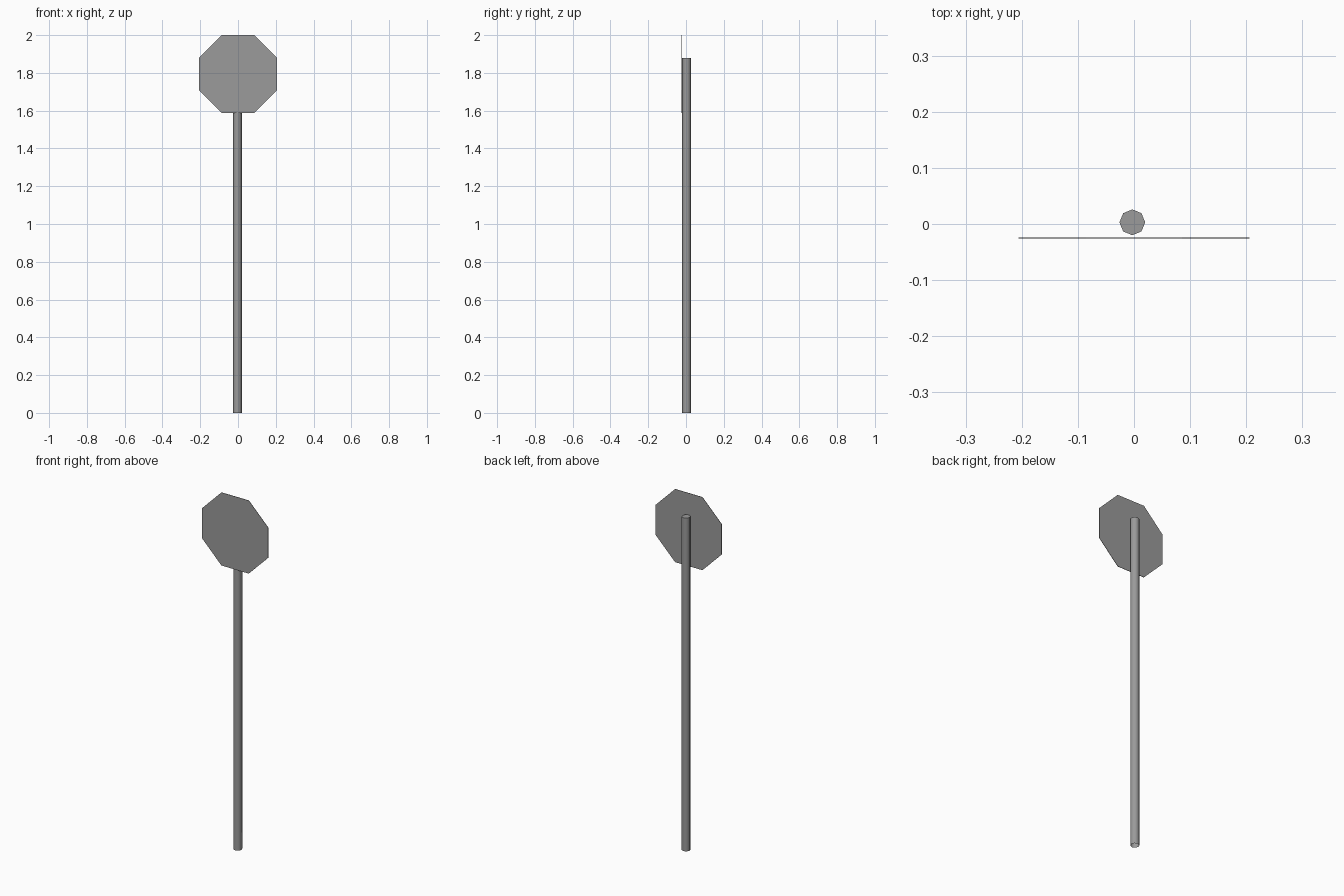
import bpy
import bmesh
from math import radians, cos

if "Cube" in bpy.data.objects:
    bpy.data.objects.remove(bpy.data.objects["Cube"])

# Dark grey metal for both parts
metal = bpy.data.materials.new("dark_grey_metal")
metal.diffuse_color = (0.325, 0.325, 0.325, 1)
metal.use_nodes = True
metal.node_tree.nodes["Principled BSDF"].inputs["Base Color"].default_value = metal.diffuse_color

# Pole: eight-sided tube with corners on the axes, smooth sides
R, H = 0.023, 1.88
bpy.ops.mesh.primitive_cylinder_add(vertices=8, radius=R, depth=H,
                                    location=(-0.003, 0.003, H / 2))
pole = bpy.context.object
pole.name = "pole"
pole.data.materials.append(metal)

# The end on the ground is open
bm = bmesh.new()
bm.from_mesh(pole.data)
bm.normal_update()
bmesh.ops.delete(bm, geom=[f for f in bm.faces if f.normal.z < -0.9],
                 context='FACES_ONLY')
bm.to_mesh(pole.data)
bm.free()
bpy.ops.object.shade_smooth_by_angle(angle=radians(60))

# Sign plate: thin upright octagon in front of the pole, flat edge on top
HALF = 0.206
bpy.ops.mesh.primitive_circle_add(vertices=8, radius=HALF / cos(radians(22.5)),
                                  fill_type='NGON')
plate = bpy.context.object
plate.name = "sign_plate"
plate.data.materials.append(metal)
plate.rotation_euler = (radians(90), radians(22.5), 0)
plate.location = (0, -0.025, 2 - HALF)
bpy.ops.object.transform_apply(location=False, rotation=True, scale=True)

# Sheet-metal thickness
solid = plate.modifiers.new("thickness", 'SOLIDIFY')
solid.thickness = 0.002
solid.offset = 0
